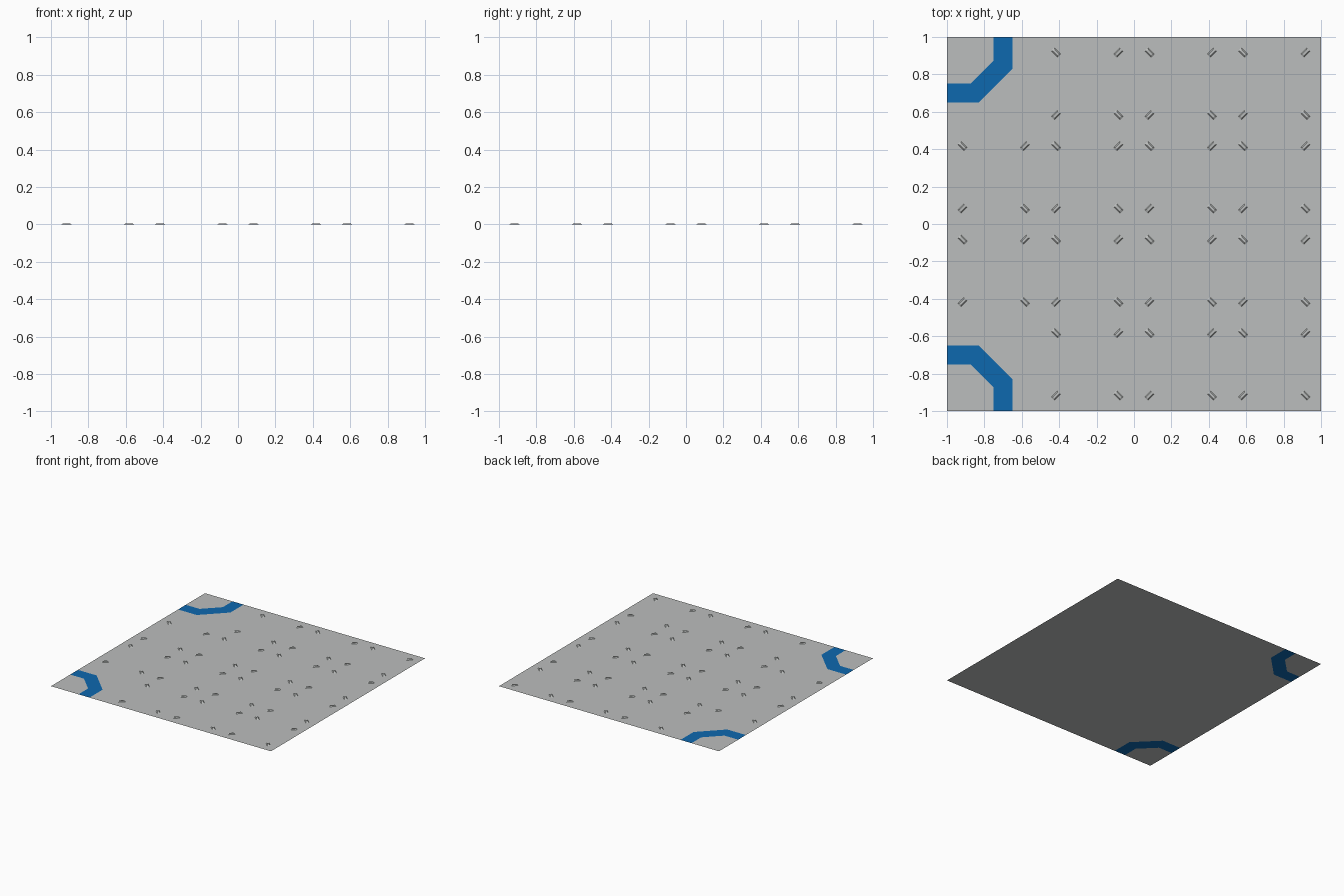
import bpy, bmesh, math
from mathutils import Matrix, Vector

if "Cube" in bpy.data.objects:
    bpy.data.objects.remove(bpy.data.objects["Cube"])


def material(name, rgb):
    m = bpy.data.materials.new(name)
    m.diffuse_color = (*rgb, 1)
    m.use_nodes = True
    m.node_tree.nodes["Principled BSDF"].inputs["Base Color"].default_value = m.diffuse_color
    return m


grey = material("steel grey", (0.50, 0.515, 0.51))
blue = material("blue paint", (0.004, 0.14, 0.43))


def make_object(name, bm, mats):
    me = bpy.data.meshes.new(name)
    bm.to_mesh(me)
    bm.free()
    for m in mats:
        me.materials.append(m)
    ob = bpy.data.objects.new(name, me)
    bpy.context.collection.objects.link(ob)
    return ob


# Floor sheet with the corner stripes cut into it as faces
outer = [(-1, .65), (-.83, .65), (-.65, .83), (-.65, 1)]
inner = [(-1, .75), (-.875, .75), (-.75, .875), (-.75, 1)]
bm = bmesh.new()


def face(points, mat=0):
    f = bm.faces.new([bm.verts.new((x, y, 0)) for x, y in points])
    f.normal_update()
    if f.normal.z < 0:
        f.normal_flip()
    f.material_index = mat


for s in (1, -1):
    def side(pts):
        return [(x, s * y) for x, y in pts]
    for i in range(3):
        face(side([outer[i], outer[i + 1], inner[i + 1], inner[i]]), 1)
    face(side(inner + [(-1, 1)]))
    face(side(outer + [(1, 1), (1, 0), (-1, 0)]))
bmesh.ops.remove_doubles(bm, verts=bm.verts, dist=1e-5)
make_object("floor_sheet", bm, [grey, blue])

# Raised treads: four radial lozenges per tile, none in the striped tiles
bm = bmesh.new()
LENGTH, WIDTH, HEIGHT = .052, .026, .006


def tread(x, y, angle):
    place = Matrix.Translation((x, y, 0)) @ Matrix.Rotation(angle, 4, 'Z')
    rings = []
    for z, l, w in ((0, LENGTH, WIDTH), (HEIGHT, LENGTH * .6, WIDTH * .5)):
        rings.append([bm.verts.new(place @ Vector((a * l / 2, b * w / 2, z)))
                      for a, b in ((-1, -1), (1, -1), (1, 1), (-1, 1))])
    low, top = rings
    bm.faces.new(top)
    for i in range(4):
        j = (i + 1) % 4
        bm.faces.new((low[i], low[j], top[j], top[i]))


centres = (-.75, -.25, .25, .75)
for cx in centres:
    for cy in centres:
        if cx == -.75 and abs(cy) == .75:
            continue
        for dx in (-1, 1):
            for dy in (-1, 1):
                tread(cx + dx * .1667, cy + dy * .1667, dx * dy * math.pi / 4)
make_object("floor_treads", bm, [grey])
